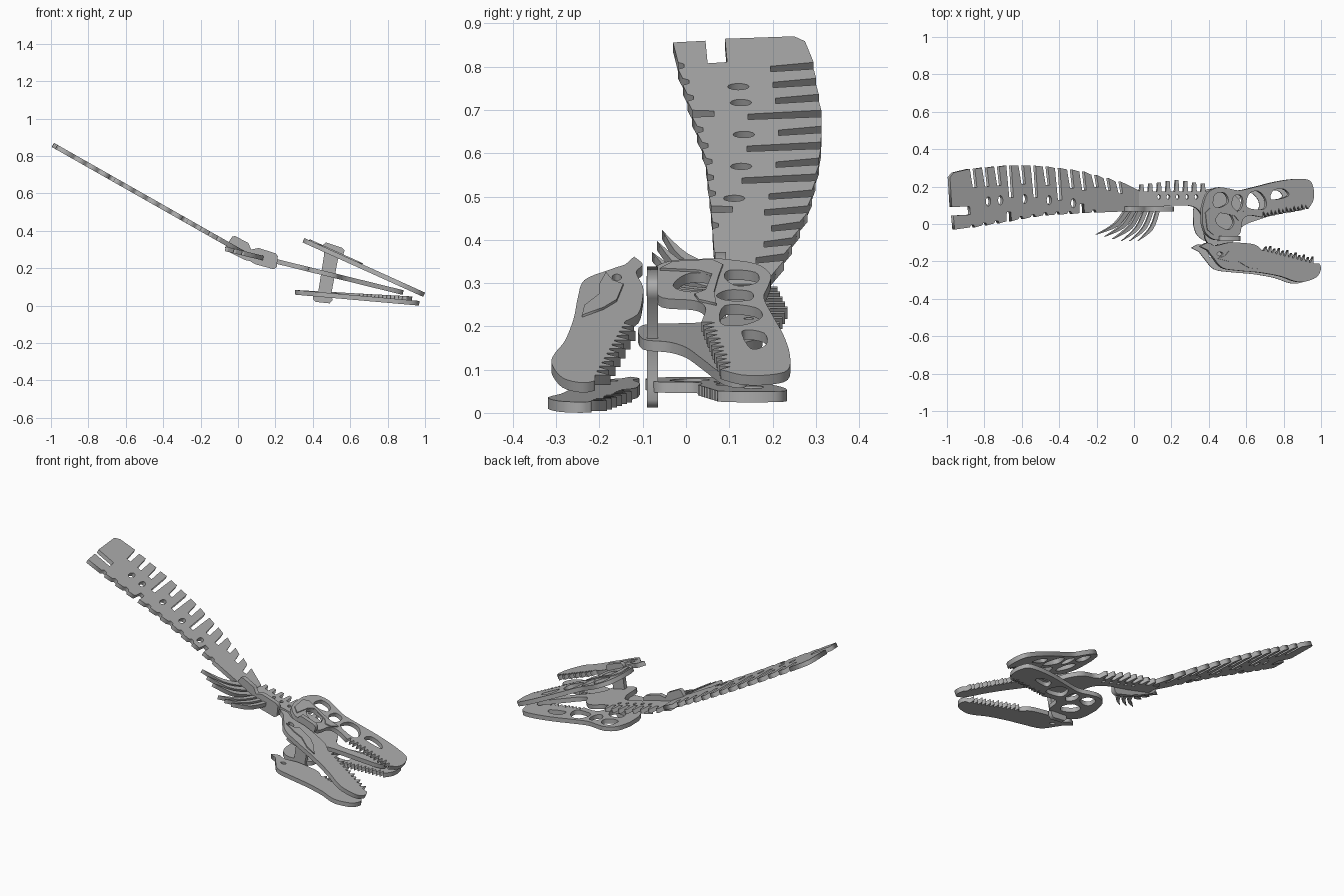
import bpy, math
from mathutils import Matrix, Vector

cube = bpy.data.objects.get("Cube")
if cube:
    bpy.data.objects.remove(cube, do_unlink=True)

GREY = 0.42
THICK = 0.025

bone = bpy.data.materials.new("bone_grey")
bone.use_nodes = True
colour = (GREY, GREY, GREY, 1)
bone.diffuse_color = colour
bone.node_tree.nodes["Principled BSDF"].inputs["Base Color"].default_value = colour


def rounded(points, steps=4, closed=True):
    """Catmull-Rom curve through the points."""
    count = len(points)
    result = []

    def pick(i):
        return Vector(points[i % count] if closed else points[min(max(i, 0), count - 1)])

    for i in range(count if closed else count - 1):
        a, b, c, d = (pick(i + k) for k in (-1, 0, 1, 2))
        for s in range(steps):
            t = s / steps
            p = b + (c - a) * t / 2 + (a * 2 - b * 5 + c * 4 - d) * t * t / 2
            p += (b * 3 - a - c * 3 + d) * t ** 3 / 2
            result.append(tuple(p))
    if not closed:
        result.append(tuple(points[-1]))
    return result


def ellipse(x, y, rx, ry, sides=12):
    angles = [math.tau * i / sides for i in range(sides)]
    return [(x + rx * math.cos(a), y + ry * math.sin(a)) for a in angles]


def teeth(start, end, count, depth):
    """Zigzag edge; positive depth points to the left of travel."""
    a, b = Vector(start), Vector(end)
    step = (b - a) / count
    out = Vector((-step.y, step.x)).normalized() * depth
    line = []
    for i in range(count):
        p = a + step * i
        size = 1 if i % 2 else 0.75
        line += [p, p + step * 0.4 + out * size, p + step * 0.8]
    return [tuple(p) for p in line]


def along(table, x):
    """Linear interpolation in a short table of points."""
    for (xa, ya), (xb, yb) in zip(table, table[1:]):
        if x <= xb:
            return ya + (yb - ya) * (x - xa) / (xb - xa)
    return table[-1][1]


def cut_sheet(name, loops, matrix, thick=THICK):
    """Flat sheet with holes, placed by the matrix."""
    curve = bpy.data.curves.new(name, 'CURVE')
    curve.dimensions = '2D'
    curve.fill_mode = 'BOTH'
    curve.extrude = thick / 2
    for loop in loops:
        spline = curve.splines.new('POLY')
        spline.points.add(len(loop) - 1)
        for point, (x, y) in zip(spline.points, loop):
            point.co = (x, y, 0, 1)
        spline.use_cyclic_u = True
    temp = bpy.data.objects.new(name + "_curve", curve)
    bpy.context.collection.objects.link(temp)
    graph = bpy.context.evaluated_depsgraph_get()
    mesh = bpy.data.meshes.new_from_object(temp.evaluated_get(graph))
    bpy.data.objects.remove(temp, do_unlink=True)
    mesh.transform(matrix)
    mesh.materials.clear()
    mesh.materials.append(bone)
    obj = bpy.data.objects.new(name, mesh)
    bpy.context.collection.objects.link(obj)
    return obj


def sloped(name, loops, height, slope, thick=THICK, lift=0):
    """Sheet drawn in plan and laid on the plane z = height + slope * x."""
    stretch = math.hypot(1, slope)
    loops = [[(x * stretch, y) for x, y in loop] for loop in loops]
    tilt = Matrix.Rotation(-math.atan(slope), 4, 'Y')
    place = Matrix.Translation((0, 0, height)) @ tilt @ Matrix.Translation((0, 0, lift))
    return cut_sheet(name, loops, place, thick)


def upright(name, outline, y):
    """Sheet standing in the x-z plane."""
    turn = Matrix.Translation((0, y, 0)) @ Matrix.Rotation(math.pi / 2, 4, 'X')
    return cut_sheet(name, [outline], turn)


NECK = (0.298, -0.567)
MIDDLE = (0.287, -0.246)
UPPER = (0.508, -0.452)
LOWER_SKULL = (0.088, -0.055)
LOWER_JAW = (0.098, -0.088)

# Neck: spines on the back, scallops and slots below
top = [(-1, .27), (-.87, .295), (-.65, .315), (-.5, .31), (-.3, .285), (-.1, .23), (.03, .19)]
bottom = [(-.97, -.035), (-.7, .01), (-.5, .045), (-.25, .06), (.03, .07)]
stations = [-.87 + .065 * i for i in range(13)]
outline = [(-.965, -.03), (-.972, .045), (-.88, .05), (-.885, .095), (-.98, .09),
           (-.99, .25), (-.97, .275)]
neck_holes = []
for i, x in enumerate(stations):
    y = along(top, x)
    deep = i in (3, 5, 7)
    depth = .17 if deep else .1 if i < 10 else .065
    outline += [(x - .014, y), (x + .002, y - depth), (x + .024, y - depth), (x + .013, y)]
    if i in (1, 2, 4, 6, 8):
        neck_holes.append(ellipse(x + .02, y - .18, .013, .025))
outline += [(.02, .18), (.02, .07)]
for i, x in reversed(list(enumerate(stations[:11]))):
    y = along(bottom, x)
    depth = .05 if i in (3, 9) else .014
    half = .011 if i in (3, 9) else .007
    outline += [(x + .014, y), (x + half, y + depth), (x - half, y + depth), (x - .014, y)]
sloped("neck", [outline] + neck_holes, *NECK)

# Neck ribs: curved tapering strips
for i in range(6):
    root = Vector((-.03 + .032 * i, .085))
    tip = Vector((-.2 + .044 * i, -.055 - .012 * min(i, 3)))
    sag = (root + tip) / 2 + Vector((.018, -.018))
    wide = Vector((-.007, .011))
    strip = rounded([root + wide, sag + wide * .8, tip], closed=False)
    strip += rounded([tip, sag - wide * .8, root - wide], closed=False)[1:]
    sloped(f"neck_rib_{i + 1}", [strip], *(NECK if i < 3 else MIDDLE))

# Middle sheet: throat vertebrae and inner skull
middle = [(-.02, .07)] + rounded(
    [(.1, .09), (.25, .1), (.33, .085), (.37, .02), (.39, -.1), (.52, -.1), (.55, -.04),
     (.6, 0), (.7, .035), (.86, .09), (.87, .14), (.75, .1), (.61, .06), (.56, .13),
     (.5, .175), (.42, .17)], closed=False)
for i in range(8):
    x = .38 - .047 * i
    high = .235 - .006 * abs(i - 3)
    middle += [(x, .175), (x - .004, high), (x - .02, high), (x - .024, .175)]
middle.append((-.02, .18))
vertebra_holes = [ellipse(.13 + .05 * i, .145, .009, .012) for i in range(5)]
sloped("middle_sheet", [middle] + vertebra_holes, *MIDDLE)

# Skull side
skull = rounded([(.36, .08), (.385, .16), (.44, .195), (.5, .19), (.56, .18), (.65, .2),
                 (.75, .225), (.85, .24), (.93, .235), (.955, .19), (.955, .13), (.93, .085)],
                closed=False)
skull += teeth((.925, .08), (.68, .035), 12, -.033)
skull += rounded([(.66, .04), (.61, .045), (.575, .02), (.56, -.055), (.5, -.075),
                  (.43, -.085), (.38, -.05), (.362, 0)], closed=False)
skull_holes = [
    rounded([(.42, .1), (.43, .16), (.48, .165), (.5, .12), (.46, .09)]),
    rounded([(.44, .0), (.44, .05), (.5, .06), (.53, .01), (.5, -.03)]),
    rounded([(.52, .1), (.53, .15), (.57, .15), (.575, .1), (.55, .07)]),
    rounded([(.6, .09), (.61, .16), (.66, .175), (.7, .13), (.69, .08)]),
    rounded([(.73, .13), (.74, .18), (.8, .185), (.82, .15)]),
]
cheek = [(.375, .06), (.4, .085), (.46, .075), (.54, .065), (.6, .07), (.58, .03),
         (.55, .02), (.53, .045), (.45, .06), (.43, .03), (.42, -.06), (.385, -.03)]

# Jaw side
jaw = rounded([(.35, -.12), (.39, -.1), (.43, -.115), (.5, -.1), (.56, -.1), (.64, -.11),
               (.68, -.14)], closed=False)
jaw += teeth((.69, -.143), (.96, -.212), 12, .035)
jaw += rounded([(.985, -.21), (.995, -.24), (.97, -.285), (.9, -.31), (.85, -.305), (.78, -.28),
                (.67, -.26), (.56, -.25), (.47, -.235), (.42, -.18), (.39, -.14)], closed=False)
jaw_holes = [ellipse(.455, -.16, .016, .011)]
jaw_scale = [(.44, -.185), (.5, -.2), (.55, -.2), (.61, -.235), (.66, -.24), (.62, -.19),
             (.58, -.16), (.5, -.145), (.48, -.17)]


def lower(loops):
    """Plan of the opposite side."""
    return [[(.31 + (x - .355) * 1.03, y - .008) for x, y in loop] for loop in loops]


sloped("left_skull_side", [skull] + skull_holes, *UPPER)
sloped("right_skull_side", lower([skull] + skull_holes), *LOWER_SKULL)
sloped("left_jaw_side", [jaw] + jaw_holes, *UPPER)
sloped("right_jaw_side", lower([jaw] + jaw_holes), *LOWER_JAW)
for name, plan in (("cheek_relief", cheek), ("jaw_relief", jaw_scale)):
    sloped("left_" + name, [plan], *UPPER, thick=.006, lift=THICK / 2 + .003)

# Cross sheet carrying skull and jaw, and neck joiner
upright("skull_cross_sheet", [(.455, .325), (.47, .338), (.555, .31), (.57, .295), (.56, .265),
                              (.535, .25), (.5, .07), (.505, .03), (.49, .012), (.415, .02),
                              (.4, .035), (.405, .065), (.43, .08), (.46, .27)], -.0775)
upright("neck_joiner", [(-.03, .37), (-.015, .372), (.055, .335), (.07, .3), (.11, .308),
                        (.2, .28), (.213, .265), (.207, .205), (.19, .195), (.09, .222),
                        (.065, .238), (.04, .243), (-.055, .29), (-.07, .31)], .08)
